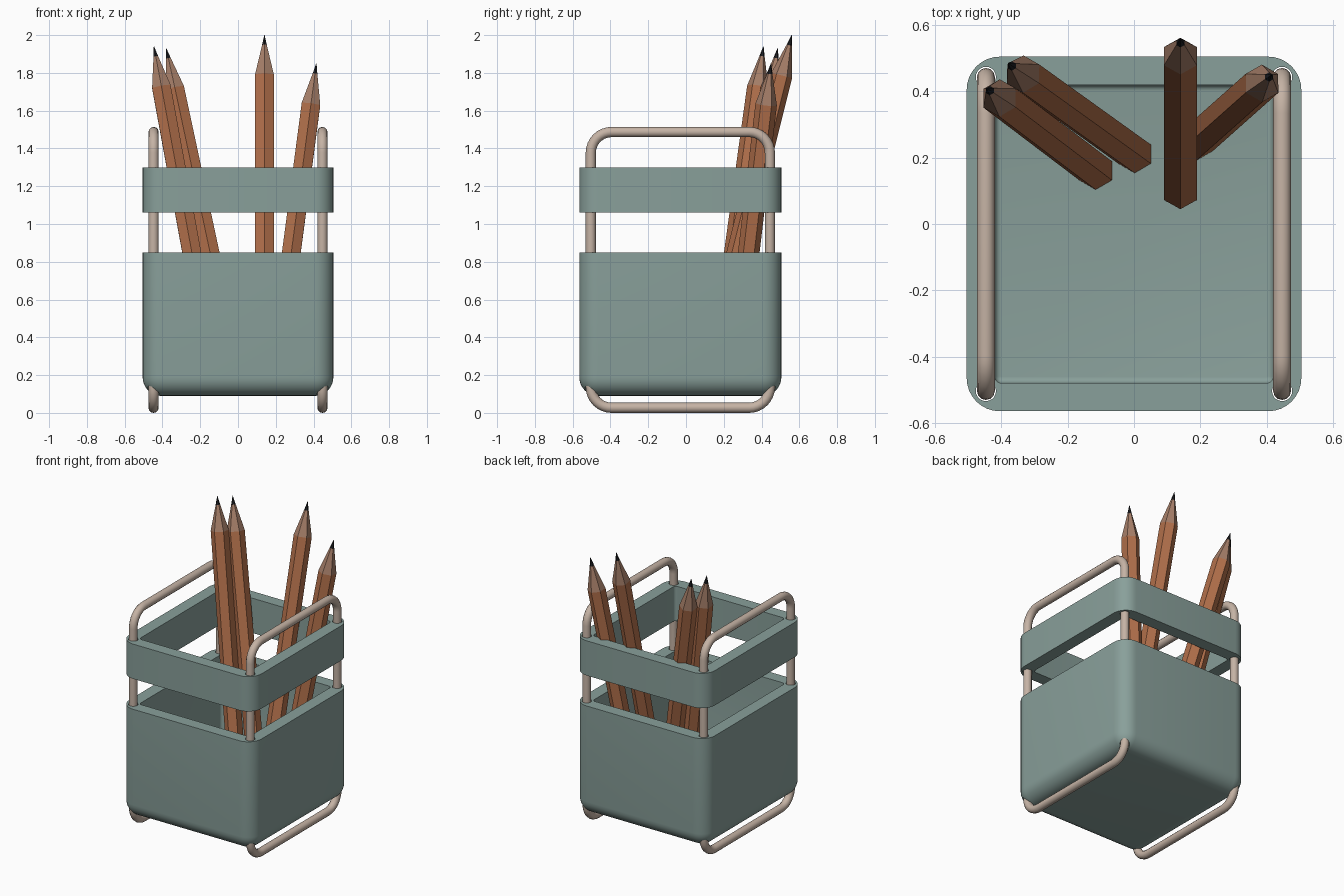
import bpy, bmesh, math
from mathutils import Vector

cube = bpy.data.objects.get("Cube")
if cube:
    bpy.data.objects.remove(cube, do_unlink=True)


def material(name, rgb):
    m = bpy.data.materials.new(name)
    m.use_nodes = True
    m.diffuse_color = (*rgb, 1)
    m.node_tree.nodes["Principled BSDF"].inputs["Base Color"].default_value = (*rgb, 1)
    return m


SAGE = material("sage_green", (0.25, 0.35, 0.325))
WIRE = material("beige_metal", (0.56, 0.45, 0.375))
PAINT = material("orange_brown", (0.44, 0.16, 0.07))
WOOD = material("bare_wood", (0.38, 0.21, 0.14))
LEAD = material("black_lead", (0.012, 0.013, 0.016))

HALF_X, HALF_Y, MID_Y = 0.505, 0.535, -0.03
WALL, ROUND = 0.085, 0.1
POST_X, POST_Y, WIRE_R = 0.447, 0.474, 0.027
SIGNS = [(1, 1), (-1, 1), (-1, -1), (1, -1)]


def select_only(ob):
    bpy.ops.object.select_all(action="DESELECT")
    ob.select_set(True)
    bpy.context.view_layer.objects.active = ob


def loft(name, rings, mats, closed=False, band_mats=None):
    """Skin a list of equal rings, capping the ends or joining them."""
    bm = bmesh.new()
    loops = [[bm.verts.new(p) for p in ring] for ring in rings]
    n = len(loops[0])
    pairs = list(zip(loops, loops[1:]))
    if closed:
        pairs.append((loops[-1], loops[0]))
    else:
        bm.faces.new(loops[0][::-1])
        bm.faces.new(loops[-1]).material_index = len(mats) - 1
    for b, (lo, hi) in enumerate(pairs):
        for i in range(n):
            j = (i + 1) % n
            f = bm.faces.new((lo[i], lo[j], hi[j], hi[i]))
            f.material_index = band_mats[b] if band_mats else 0
    bmesh.ops.recalc_face_normals(bm, faces=bm.faces)
    me = bpy.data.meshes.new(name)
    bm.to_mesh(me)
    bm.free()
    for m in mats:
        me.materials.append(m)
    ob = bpy.data.objects.new(name, me)
    bpy.context.collection.objects.link(ob)
    return ob


def rounded_points(hx, hy, r, steps=8):
    """Outline of a rectangle with rounded corners."""
    pts = []
    for k, (sx, sy) in enumerate(SIGNS):
        for i in range(steps + 1):
            a = math.pi / 2 * (k + i / steps)
            pts.append((sx * (hx - r) + r * math.cos(a), sy * (hy - r) + r * math.sin(a)))
    return pts


def ring(inset, z, r):
    outline = rounded_points(HALF_X - inset, HALF_Y - inset, r)
    return [(x, y + MID_Y, z) for x, y in outline]


def drill_post_holes(ob):
    """Cut the four vertical holes the wire posts run through."""
    for sx, sy in SIGNS:
        bpy.ops.mesh.primitive_cylinder_add(
            vertices=20, radius=0.0305, depth=1.5,
            location=(sx * POST_X, MID_Y + sy * POST_Y, 0.75))
        cutter = bpy.context.object
        cutter.hide_render = True
        cutter.data.materials.append(SAGE)
        select_only(ob)
        mod = ob.modifiers.new("post_hole", "BOOLEAN")
        mod.operation, mod.solver, mod.object = "DIFFERENCE", "EXACT", cutter
        bpy.ops.object.modifier_apply(modifier=mod.name)
        bpy.data.objects.remove(cutter, do_unlink=True)
    select_only(ob)
    bpy.ops.object.shade_smooth_by_angle(angle=math.radians(35))


# Tub: rounded base, straight walls, flat rim, softly filleted floor
base_z, rim_z, floor_z, soft = 0.09, 0.85, 0.15, 0.02
tub_rings = []
for i in range(9):
    a = math.pi / 2 * i / 8
    inset = (ROUND - 0.002) * (1 - math.sin(a))
    tub_rings.append(ring(inset, base_z + ROUND * (1 - math.cos(a)), ROUND - inset))
tub_rings += [ring(0, rim_z, ROUND), ring(WALL, rim_z, soft)]
for i in range(5):
    a = math.pi / 2 * i / 4
    inset = (soft - 0.002) * (1 - math.cos(a))
    tub_rings.append(ring(WALL + inset, floor_z + soft * (1 - math.sin(a)), soft - inset))
drill_post_holes(loft("tub", tub_rings, [SAGE]))

# Upper band: open frame floating above the tub
low, high = 1.06, 1.30
drill_post_holes(loft("upper_band", [
    ring(0, low, ROUND), ring(0, high, ROUND),
    ring(WALL, high, soft), ring(WALL, low, soft)], [SAGE], closed=True))

# Wire loops: rounded rectangles standing on each side
loop_mid = 0.757
path = rounded_points(POST_Y, loop_mid - WIRE_R, 0.11)
for side, x in (("left", POST_X), ("right", -POST_X)):
    cu = bpy.data.curves.new(side + "_wire_loop", "CURVE")
    cu.dimensions = "3D"
    cu.bevel_depth, cu.bevel_resolution = WIRE_R, 4
    sp = cu.splines.new("POLY")
    sp.points.add(len(path) - 1)
    for p, (y, z) in zip(sp.points, path):
        p.co = (x, y + MID_Y, z + loop_mid, 1)
    sp.use_cyclic_u = True
    cu.materials.append(WIRE)
    ob = bpy.data.objects.new(side + "_wire_loop", cu)
    bpy.context.collection.objects.link(ob)
    select_only(ob)
    bpy.ops.object.convert(target="MESH")
    bpy.ops.object.shade_smooth_by_angle(angle=math.radians(40))


# Pencils: six-sided shafts with a wood taper and a lead point
def pencil(name, foot, tip, radius=0.057, taper=0.22):
    foot, tip = Vector(foot), Vector(tip)
    axis = tip - foot
    turn = Vector((0, 0, 1)).rotation_difference(axis)
    length = axis.length
    stations = [(0, 1), (length - taper, 1), (length - taper / 4, 0.25), (length, 0.02)]
    rings = []
    for h, s in stations:
        corners = [math.pi / 2 + math.pi / 3 * i for i in range(6)]
        rings.append([foot + turn @ Vector((s * radius * math.cos(a), s * radius * math.sin(a), h))
                      for a in corners])
    loft(name, rings, [PAINT, WOOD, LEAD], band_mats=[0, 1, 2])


pencil("pencil_far_right", (-0.115, 0.16, 0.14), (-0.445, 0.41, 1.94))
pencil("pencil_right", (0.003, 0.21, 0.14), (-0.38, 0.485, 1.93))
pencil("pencil_middle", (0.14, 0.10, 0.16), (0.14, 0.56, 2.0))
pencil("pencil_left", (0.19, 0.25, 0.15), (0.415, 0.45, 1.85))
